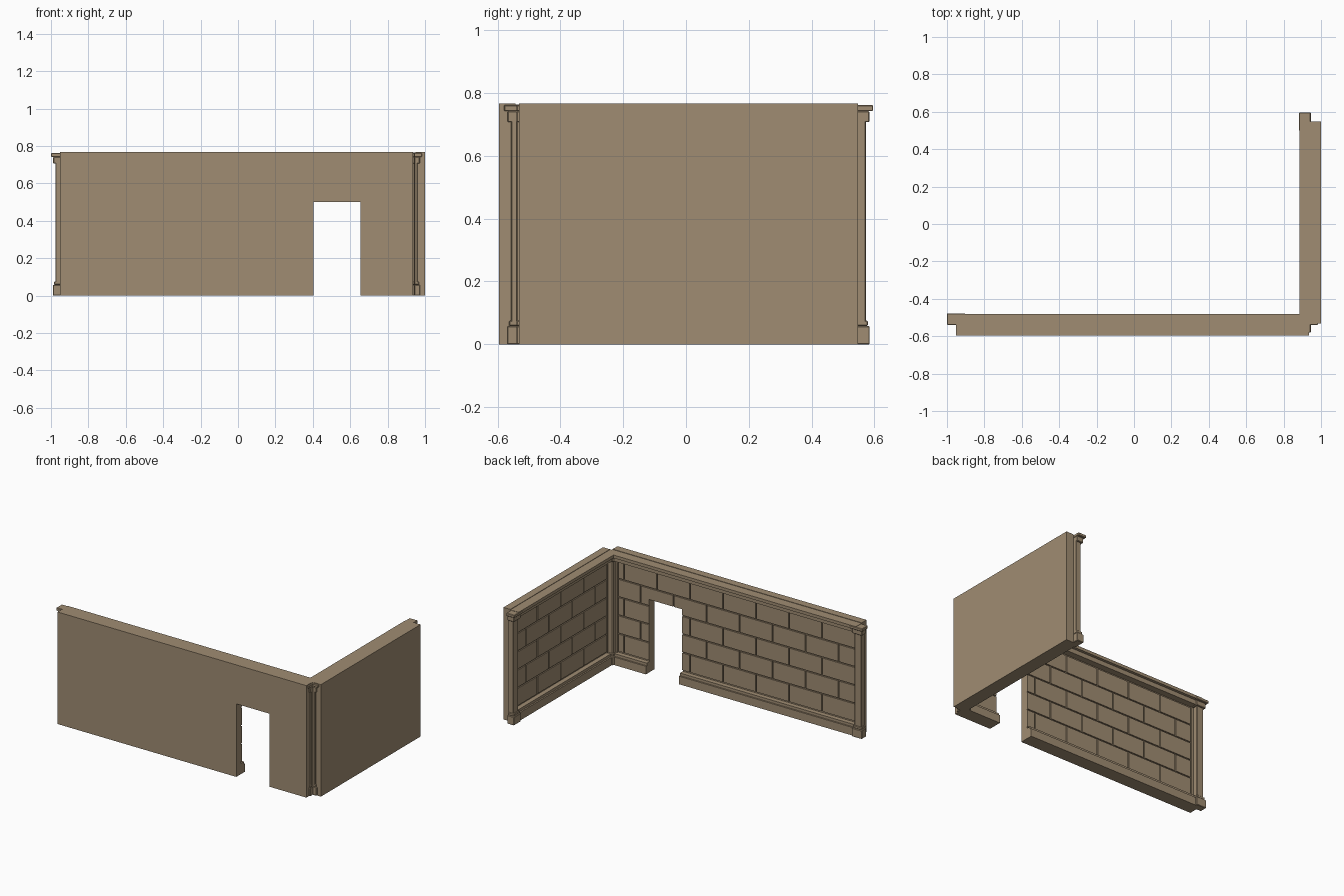
import bpy, bmesh, math
from mathutils import Matrix

if "Cube" in bpy.data.objects:
    bpy.data.objects.remove(bpy.data.objects["Cube"])

STONE = bpy.data.materials.new("tan_stone")
STONE.diffuse_color = (0.35, 0.265, 0.17, 1)
STONE.use_nodes = True
STONE.node_tree.nodes["Principled BSDF"].inputs["Base Color"].default_value = STONE.diffuse_color

HEIGHT = 0.767
THICK = 0.06
RELIEF = 0.008          # how far the blocks stand out from the slab


def box(bm, u0, u1, v0, v1, z0, z1):
    m = Matrix.Translation(((u0 + u1) / 2, (v0 + v1) / 2, (z0 + z1) / 2))
    m = m @ Matrix.Diagonal((u1 - u0, v1 - v0, z1 - z0, 1))
    bmesh.ops.create_cube(bm, size=1, matrix=m)


def finish(bm, name, place, bevel=0):
    bmesh.ops.recalc_face_normals(bm, faces=bm.faces)
    me = bpy.data.meshes.new(name)
    bm.to_mesh(me)
    bm.free()
    ob = bpy.data.objects.new(name, me)
    bpy.context.collection.objects.link(ob)
    me.materials.append(STONE)
    ob.matrix_world = place
    if bevel:
        mod = ob.modifiers.new("soft_edges", 'BEVEL')
        mod.width = bevel
        mod.segments = 1


def slab(name, length, door, place):
    # Wall outline with an optional doorway notch, extruded to thickness
    pts = [(0, 0)]
    if door:
        a, b, h = door
        pts += [(a, 0), (a, h), (b, h), (b, 0)]
    pts += [(length, 0), (length, HEIGHT), (0, HEIGHT)]
    bm = bmesh.new()
    face = bm.faces.new([bm.verts.new((u, -RELIEF, z)) for u, z in pts])
    ext = bmesh.ops.extrude_face_region(bm, geom=[face])
    verts = [g for g in ext['geom'] if isinstance(g, bmesh.types.BMVert)]
    bmesh.ops.translate(bm, verts=verts, vec=(0, RELIEF - THICK, 0))
    finish(bm, name, place)


def blocks(name, length, door, place):
    # Staggered courses of large blocks, trimmed around the doorway
    bm = bmesh.new()
    rows, z_low, z_high, width, gap = 5, 0.08, 0.705, 0.25, 0.004
    step = (z_high - z_low) / rows
    u_min, u_max = 0.045, length - 0.045
    for r in range(rows):
        z0, z1 = z_low + r * step + gap, z_low + (r + 1) * step - gap
        u = u_min - (width / 2 if r % 2 else 0)
        while u < u_max - 0.01:
            a, b = max(u, u_min) + gap, min(u + width, u_max) - gap
            u += width
            pieces = [(a, b, z0)]
            if door and z0 < door[2]:
                d0, d1, h = door
                pieces = [(a, min(b, d0), z0), (max(a, d1), b, z0)]
                if z1 > h:
                    pieces.append((max(a, d0), min(b, d1), h))
            for p, q, zb in pieces:
                if q - p > 0.003:
                    box(bm, p, q, -RELIEF - 0.002, 0, zb, z1)
    # plain borders beside the end pillars and under the mouldings
    for p, q in ((0, u_min - gap), (u_max + gap, length)):
        box(bm, p, q, -RELIEF - 0.002, 0, 0, HEIGHT - 0.003)
    finish(bm, name, place)


def mouldings(name, length, door, place):
    # Stepped cornice along the full length
    bm = bmesh.new()
    box(bm, 0, length, -RELIEF - 0.002, 0.055, 0.743, 0.764)
    box(bm, 0, length, -RELIEF - 0.002, 0.036, 0.712, 0.744)
    finish(bm, name + "_cornice", place)
    # Stepped skirting, broken at the doorway
    bm = bmesh.new()
    runs = [(0, door[0]), (door[1], length)] if door else [(0, length)]
    for a, b in runs:
        box(bm, a, b, -RELIEF - 0.002, 0.034, 0, 0.055)
        box(bm, a, b, -RELIEF - 0.002, 0.024, 0.054, 0.073)
    finish(bm, name + "_skirting", place)


def pillar(name, u, place):
    # Half pillar against the wall: (half width, bottom, top)
    bm = bmesh.new()
    for half, z0, z1 in ((0.038, 0.0, 0.058), (0.032, 0.058, 0.076),
                         (0.026, 0.07, 0.715), (0.037, 0.707, 0.742),
                         (0.049, 0.742, 0.762)):
        box(bm, u - half, u + half, -0.005, half + 0.008, z0, z1)
    finish(bm, name, place, 0.003)


def wall(name, length, door, place):
    slab(name + "_slab", length, door, place)
    blocks(name + "_blocks", length, door, place)
    mouldings(name, length, door, place)
    pillar(name + "_start_pillar", 0, place)
    pillar(name + "_end_pillar", length, place)


# Long wall with doorway, and the plain wall turned a quarter around the corner
wall("front_wall", 1.886, (1.355, 1.606, 0.5),
     Matrix.Translation((-0.951, -0.535, 0)))
wall("side_wall", 1.078, None,
     Matrix.Translation((0.94, -0.531, 0)) @ Matrix.Rotation(math.pi / 2, 4, 'Z'))
